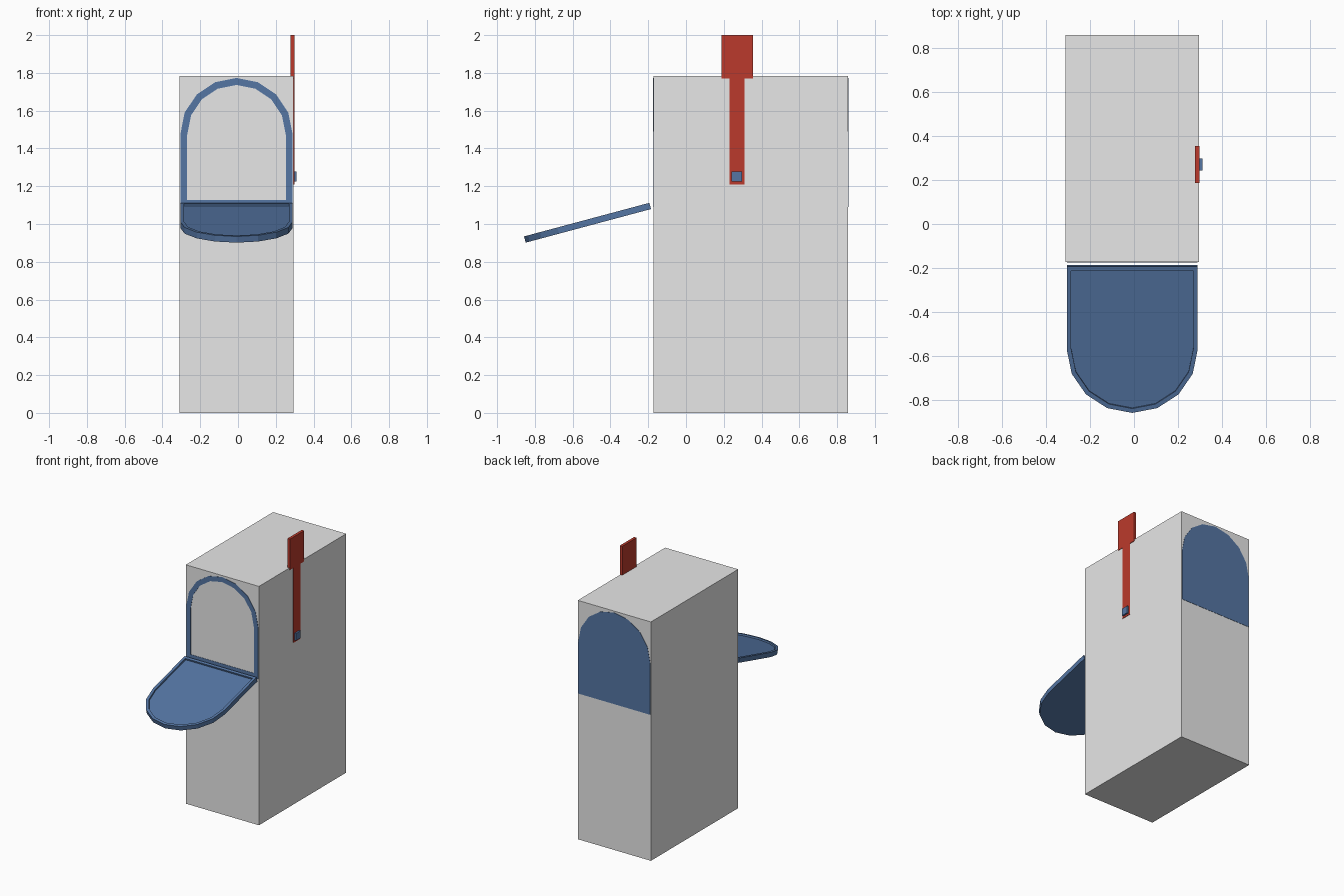
import bpy, bmesh, math
from mathutils import Matrix, Vector

if "Cube" in bpy.data.objects:
    bpy.data.objects.remove(bpy.data.objects["Cube"])


def mat(name, rgb):
    m = bpy.data.materials.new(name)
    m.diffuse_color = (*rgb, 1)
    m.use_nodes = True
    m.node_tree.nodes["Principled BSDF"].inputs["Base Color"].default_value = m.diffuse_color
    return m


BLUE = mat("slate blue", (0.09, 0.18, 0.37))
RED = mat("flag red", (0.50, 0.042, 0.025))
GREY = mat("light grey", (0.80, 0.80, 0.80))


def finish(bm, name, material):
    bmesh.ops.recalc_face_normals(bm, faces=bm.faces)
    me = bpy.data.meshes.new(name)
    bm.to_mesh(me)
    bm.free()
    me.materials.append(material)
    ob = bpy.data.objects.new(name, me)
    bpy.context.collection.objects.link(ob)
    return ob


def prism(points, depth):
    """Extrude a closed outline along depth; return bmesh and its first cap."""
    bm = bmesh.new()
    front = bm.faces.new([bm.verts.new(p) for p in points])
    copy = bmesh.ops.extrude_face_region(bm, geom=[front], use_keep_orig=True)
    verts = [g for g in copy["geom"] if isinstance(g, bmesh.types.BMVert)]
    bmesh.ops.translate(bm, verts=verts, vec=depth)
    bmesh.ops.recalc_face_normals(bm, faces=bm.faces)
    return bm, front


def hollow(bm, face, rim, depth):
    """Inset a cap and push it inward to leave a raised rim."""
    bmesh.ops.inset_region(bm, faces=[face], thickness=rim, use_even_offset=True)
    push = bmesh.ops.extrude_discrete_faces(bm, faces=[face])["faces"][0]
    bmesh.ops.translate(bm, verts=push.verts, vec=depth)


def arch(r, straight):
    """Round-topped outline in x and height, eight segments on the curve."""
    pts = [(-r, 0), (r, 0)]
    for i in range(9):
        a = math.pi * i / 8
        pts.append((r * math.cos(a), straight + r * math.sin(a)))
    return pts


def box(name, lo, hi, material):
    bm = bmesh.new()
    bmesh.ops.create_cube(bm, size=1)
    lo, hi = Vector(lo), Vector(hi)
    for v in bm.verts:
        v.co = Vector((v.co[i] * (hi[i] - lo[i]) + (lo[i] + hi[i]) / 2 for i in range(3)))
    return finish(bm, name, material)


CX = -0.008

# Grey block that encloses the mailbox body
box("enclosing_block", (CX - 0.302, -0.173, 0), (CX + 0.302, 0.857, 1.784), GREY)

# Hollow mailbox body, its rim and back just proud of the block
bm, cap = prism([(x + CX, -0.175, z + 1.09) for x, z in arch(0.297, 0.386)], (0, 1.034, 0))
hollow(bm, cap, 0.036, (0, 0.99, 0))
finish(bm, "mailbox_body", BLUE)

# Lowered door with a shallow tray on its inner face
bm, cap = prism([(x + CX, -y, 0) for x, y in arch(0.297, 0.39)], (0, 0, -0.034))
hollow(bm, cap, 0.02, (0, 0, -0.012))
door = finish(bm, "door", BLUE)
door.matrix_world = Matrix.Translation((0, -0.194, 1.112)) @ Matrix.Rotation(math.radians(15), 4, 'X')

# Raised flag: arm and head in one outline
outline = [(0.23, 1.21), (0.31, 1.21), (0.31, 1.77), (0.355, 1.77),
           (0.355, 2.0), (0.187, 2.0), (0.187, 1.77), (0.23, 1.77)]
bm, cap = prism([(0.278, y, z) for y, z in outline], (0.02, 0, 0))
finish(bm, "flag", RED)

# Flag pivot
box("flag_pivot", (0.28, 0.242, 1.224), (0.31, 0.297, 1.278), BLUE)
